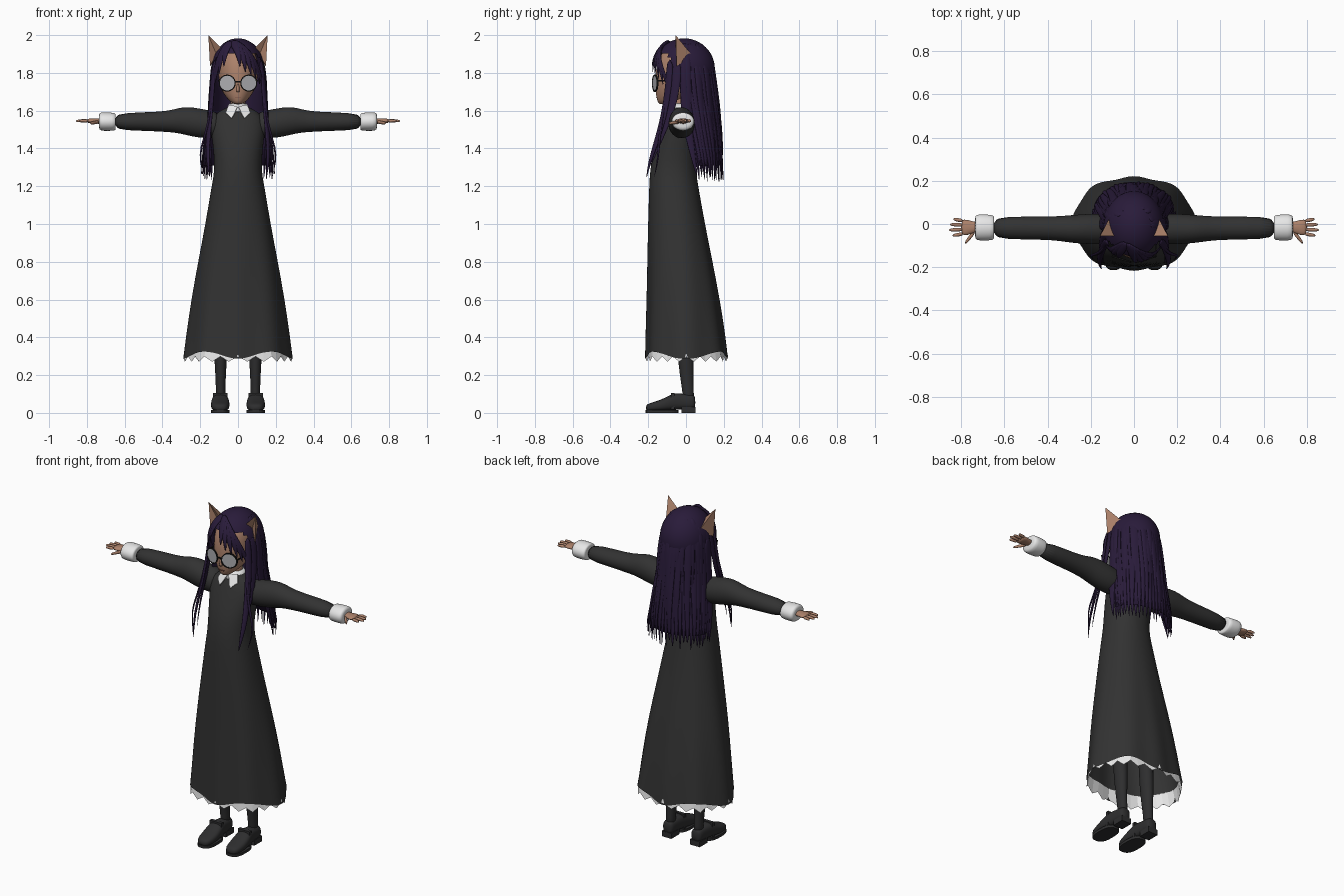
import bpy, bmesh, math, random
from mathutils import Vector

random.seed(4)
if "Cube" in bpy.data.objects:
    bpy.data.objects.remove(bpy.data.objects["Cube"])


def material(name, r, g, b):
    m = bpy.data.materials.new(name)
    m.use_nodes = True
    m.diffuse_color = (r, g, b, 1)
    m.node_tree.nodes["Principled BSDF"].inputs["Base Color"].default_value = (r, g, b, 1)
    return m


CLOTH = material("charcoal cloth", .032, .032, .032)
LEATHER = material("dark leather", .027, .027, .028)
WHITE = material("white cotton", .84, .84, .84)
SKIN = material("tan skin", .41, .22, .145)
HAIR = material("violet hair", .022, .011, .042)
BLACK = material("black frame", .008, .008, .008)
LENS = material("grey lens", .42, .42, .44)
LIP = material("lip brown", .2, .08, .06)


def finish(bm, name, mat, mirror=False, sub=0, smooth=True, thick=0):
    bmesh.ops.recalc_face_normals(bm, faces=bm.faces)
    me = bpy.data.meshes.new(name)
    bm.to_mesh(me)
    bm.free()
    me.materials.append(mat)
    ob = bpy.data.objects.new(name, me)
    bpy.context.collection.objects.link(ob)
    if smooth:
        me.shade_smooth()
    if mirror:
        ob.modifiers.new("Mirror", "MIRROR").use_clip = False
    if thick:
        ob.modifiers.new("Solidify", "SOLIDIFY").thickness = thick
    if sub:
        s = ob.modifiers.new("Subdivision", "SUBSURF")
        s.levels = s.render_levels = sub
    return ob


def skin_rings(bm, rings, caps=True):
    rows = [[bm.verts.new(p) for p in r] for r in rings]
    n = len(rows[0])
    for a, b in zip(rows, rows[1:]):
        for i in range(n):
            bm.faces.new((a[i], a[(i + 1) % n], b[(i + 1) % n], b[i]))
    if caps:
        bm.faces.new(rows[0])
        bm.faces.new(rows[-1])


def loft(bm, rings, axis, n=16, caps=True, warp=None, power=1):
    """Rings are (position, u min, u max, v min, v max) across the axis."""
    out = []
    for pos, u0, u1, v0, v1 in rings:
        row = []
        for i in range(n):
            a = math.tau * i / n
            c, s = math.cos(a), math.sin(a)
            c = math.copysign(abs(c) ** power, c)
            s = math.copysign(abs(s) ** power, s)
            uv = [(u0 + u1) / 2 + (u1 - u0) / 2 * c, (v0 + v1) / 2 + (v1 - v0) / 2 * s]
            uv.insert(axis, pos)
            row.append(warp(Vector(uv), i) if warp else Vector(uv))
        out.append(row)
    skin_rings(bm, out, caps)


def box(bm, lo, hi):
    r = bmesh.ops.create_cube(bm, size=1)
    for v in r["verts"]:
        v.co = [l + (h - l) * (c + .5) for l, h, c in zip(lo, hi, v.co)]


def strand(bm, pts, w, t=.01):
    """Flat lock of hair that tapers to its tip."""
    pts = [Vector(p) for p in pts]
    rings, last = [], len(pts) - 1
    for i, p in enumerate(pts):
        tan = (pts[min(i + 1, last)] - pts[max(i - 1, 0)]).normalized()
        side = tan.cross(Vector((p.x, p.y + .01, .02))).normalized()
        out = side.cross(tan)
        k = 1 - .93 * (i / last) ** 3
        rings.append([p + side * w * k * math.cos(a * math.pi / 3)
                      + out * t * k * math.sin(a * math.pi / 3) for a in range(6)])
    skin_rings(bm, rings)


# Dress with soft folds and a waved hem
def folds(p, i):
    a = math.atan2(p.y, p.x)
    k = min(1, max(0, (1.15 - p.z) / .8))
    s = 1 + .03 * k * math.cos(8 * a)
    z = p.z - (.02 * math.cos(4 * a) if p.z < .33 else 0)
    return Vector((p.x * s, p.y * s, z))


def sym(z, half, front, back):
    return (z, -half, half, front, back)


bm = bmesh.new()
loft(bm, [sym(*r) for r in (
    (1.62, .05, -.08, .02), (1.6, .1, -.093, .03), (1.55, .145, -.115, .05),
    (1.47, .14, -.145, .06), (1.39, .13, -.172, .06), (1.29, .122, -.19, .05),
    (1.2, .14, -.195, .065), (1, .173, -.2, .1), (.8, .21, -.203, .14),
    (.6, .244, -.206, .177), (.4, .27, -.211, .207), (.305, .283, -.213, .218))],
    2, 48, False, folds, .92)
finish(bm, "dress", CLOTH, sub=1)


def ragged(p, i):
    q = folds(Vector((p.x, p.y, max(p.z, .34))), i)
    low = p.z < .3
    return Vector((q.x, q.y, p.z + (.014 * (-1) ** i if low else 0)))


bm = bmesh.new()
loft(bm, [sym(.36, .268, -.204, .205), sym(.285, .281, -.211, .216)], 2, 40, False, ragged, .92)
finish(bm, "petticoat_trim", WHITE, smooth=False)

# Sleeves and cuffs
bm = bmesh.new()
loft(bm, [(.08, -.09, .04, 1.45, 1.59), (.17, -.095, .05, 1.452, 1.605),
          (.25, -.092, .045, 1.463, 1.622), (.31, -.085, .04, 1.48, 1.618),
          (.37, -.075, .035, 1.487, 1.597), (.5, -.072, .035, 1.493, 1.592),
          (.67, -.07, .034, 1.497, 1.586)], 0, 20)
finish(bm, "sleeve", CLOTH, mirror=True, sub=1)
bm = bmesh.new()
loft(bm, [(.65, -.06, .03, 1.5, 1.58), (.646, -.076, .042, 1.494, 1.589), (.69, -.077, .045, 1.492, 1.591),
          (.732, -.078, .046, 1.493, 1.592), (.737, -.06, .03, 1.51, 1.58)], 0, 20)
finish(bm, "cuff", WHITE, mirror=True, sub=1)

# Hands
bm = bmesh.new()
loft(bm, [(.71, -.037, .01, 1.528, 1.562), (.745, -.042, .012, 1.53, 1.56),
          (.775, -.055, .022, 1.532, 1.56), (.802, -.055, .024, 1.535, 1.557)], 0, 12)
for y, tip, drift in ((-.046, .842, -.008), (-.025, .86, -.003), (-.005, .855, .003), (.015, .838, .008)):
    loft(bm, [(x, y + d - r, y + d + r, z - r, z + r) for x, d, r, z in (
        (.79, 0, .010, 1.546), ((.8 + tip) / 2, drift / 2, .0095, 1.547), (tip, drift, .006, 1.545))], 0, 8)
loft(bm, [(.735, -.045, -.02, 1.53, 1.552), (.76, -.075, -.046, 1.527, 1.547),
          (.785, -.1, -.082, 1.525, 1.54)], 0, 8)
finish(bm, "hand", SKIN, mirror=True, sub=1)

# Legs and shoes
bm = bmesh.new()
loft(bm, [(z, .092 - rx, .092 + rx, y - ry, y + ry) for z, rx, y, ry in (
    (.06, .026, .012, .032), (.11, .025, .012, .03), (.2, .028, .002, .036), (.32, .036, -.002, .045),
    (.45, .037, -.01, .042), (.6, .045, -.01, .052), (.9, .06, -.01, .07))], 2, 16)
finish(bm, "stocking_leg", LEATHER, mirror=True, sub=1)
bm = bmesh.new()
loft(bm, [(y, .094 - w, .094 + w, lo, hi) for y, w, lo, hi in (
    (-.213, .022, .012, .04), (-.195, .042, .008, .052), (-.14, .051, .008, .066), (-.09, .049, .012, .092),
    (-.06, .043, .015, .108), (-.01, .036, .02, .1), (.035, .035, .02, .098), (.05, .025, .022, .09))],
    1, 16, power=.75)
finish(bm, "shoe", LEATHER, mirror=True, sub=1)
bm = bmesh.new()
loft(bm, [(z, .045, .143, -.214, -.04) for z in (0, .016)], 2, 24, power=.75)
box(bm, (.062, -.025, 0), (.126, .05, .032))
box(bm, (.055, -.08, .018), (.133, -.06, .106))
finish(bm, "sole_and_strap", LEATHER, mirror=True, smooth=False)

# Neck, head and nose
bm = bmesh.new()
loft(bm, [sym(1.58, .05, -.07, .02), sym(1.64, .04, -.068, .015), sym(1.72, .045, -.07, .03)], 2, 16)
finish(bm, "neck", SKIN)
bm = bmesh.new()
loft(bm, [sym(*r) for r in (
    (1.632, .018, -.143, -.08), (1.65, .045, -.152, -.04), (1.69, .08, -.162, .05), (1.74, .1, -.163, .09),
    (1.8, .106, -.163, .11), (1.87, .106, -.152, .11), (1.93, .08, -.11, .085), (1.955, .04, -.06, .04))], 2, 24)
finish(bm, "head", SKIN, sub=1)
bm = bmesh.new()
loft(bm, [sym(1.698, .01, -.172, -.14), sym(1.705, .011, -.18, -.14), sym(1.75, .006, -.163, -.14)], 2, 8)
finish(bm, "nose", SKIN, sub=1)
bm = bmesh.new()
box(bm, (-.016, -.16, 1.669), (.016, -.153, 1.673))
finish(bm, "mouth", LIP, smooth=False)

# Collar
bm = bmesh.new()
loft(bm, [sym(1.595, .07, -.097, .035), sym(1.615, .058, -.088, .03), sym(1.637, .045, -.075, .022)], 2, 24, False)
finish(bm, "collar_band", WHITE, thick=.004)
bm = bmesh.new()
bm.faces.new([bm.verts.new(p) for p in (
    (.003, -.093, 1.622), (.05, -.077, 1.632), (.066, -.097, 1.588), (.054, -.112, 1.58),
    (.036, -.124, 1.56), (.024, -.12, 1.576))])
finish(bm, "collar_flap", WHITE, mirror=True, smooth=False, thick=.006)

# Glasses: lenses, rims, bridge and temples
def rim_point(a, r, d):
    x = .057 + r * math.cos(a)
    return Vector((x, -.176 + .3 * (x - .015) + d, 1.746 + r * math.sin(a)))


N = 24
angles = [math.tau * i / N for i in range(N)]
bm = bmesh.new()
skin_rings(bm, [[rim_point(a, .041, d) for a in angles] for d in (-.002, .002)])
finish(bm, "lens", LENS, mirror=True, smooth=False)
bm = bmesh.new()
skin_rings(bm, [[rim_point(a, r, d) for a in angles] for r, d in (
    (.039, -.004), (.045, -.004), (.045, .004), (.039, .004), (.039, -.004))], False)
box(bm, (0, -.181, 1.75), (.016, -.174, 1.756))
box(bm, (.1, -.152, 1.755), (.106, .0, 1.762))
finish(bm, "glasses_frame", BLACK, mirror=True, smooth=False)

# Pointed ears, hollow at the front
bm = bmesh.new()
tip, inner, outer, rear, hollow = [bm.verts.new(p) for p in (
    (.157, -.055, 2), (.068, -.055, 1.91), (.148, -.05, 1.835), (.11, .035, 1.89), (.115, -.03, 1.9))]
for f in ((tip, inner, hollow), (tip, hollow, outer), (tip, outer, rear), (tip, rear, inner),
          (inner, rear, outer, hollow)):
    bm.faces.new(f)
finish(bm, "pointed_ear", SKIN, mirror=True, smooth=False)

# Hair cap
bm = bmesh.new()
bmesh.ops.create_uvsphere(bm, u_segments=40, v_segments=24, radius=1)
for v in bm.verts:
    v.co = (v.co.x * .14, v.co.y * .163 - .01, v.co.z * .163 + 1.82)
bmesh.ops.delete(bm, geom=[v for v in bm.verts if v.co.z < 1.74 or (v.co.z < 1.89 and v.co.y < -.1)],
                 context="VERTS")
finish(bm, "hair_cap", HAIR)

# Long back hair: inner curtain and overlapping locks; rows are height, centre, width, depth
FALL = ((1.96, 0, .065, .07), (1.91, -.01, .118, .125), (1.82, -.01, .14, .163), (1.7, -.01, .146, .172),
        (1.57, .01, .152, .168), (1.43, .04, .176, .152), (1.31, .065, .19, .132), (1.21, .07, .185, .125))


def fall_point(row, a, inset=0):
    z, c, w, d = row
    return Vector(((w - inset) * math.cos(a), c + (d - inset) * math.sin(a), z))


bm = bmesh.new()
span = [math.pi * i / 24 for i in range(25)]
skin_rings(bm, [[fall_point(r, a, .004) for a in span] + [fall_point(r, a, .016) for a in reversed(span)]
                for r in FALL[2:7]])
finish(bm, "hair_curtain", HAIR)
bm = bmesh.new()
for i in range(27):
    a = math.pi * (i / 26)
    drop = random.uniform(0, .06)
    pts = [fall_point(r, a, random.uniform(-.004, .008)) for r in FALL]
    pts[-1].z += drop
    strand(bm, pts, random.uniform(.02, .03), .009)
finish(bm, "back_hair_locks", HAIR, sub=1)

# Locks that hang in front of the shoulders
bm = bmesh.new()
strand(bm, ((.12, -.085, 1.88), (.136, -.09, 1.74), (.147, -.118, 1.56), (.163, -.162, 1.42),
            (.158, -.195, 1.32), (.15, -.21, 1.24)), .024)
strand(bm, ((.125, -.05, 1.88), (.143, -.05, 1.74), (.149, -.085, 1.58), (.155, -.14, 1.44), (.14, -.19, 1.3)), .032)
strand(bm, ((.135, -.01, 1.86), (.146, 0, 1.7), (.153, 0, 1.55), (.185, .03, 1.4), (.195, .06, 1.24)), .036)
strand(bm, ((.135, -.1, 1.72), (.155, -.135, 1.52), (.2, -.145, 1.4), (.2, -.15, 1.33), (.18, -.17, 1.24)), .009, .006)
finish(bm, "front_hair_locks", HAIR, mirror=True, sub=1)

# Swept fringe
def scalp(x, z):
    k = 1 - (x / .15) ** 2 - (max(0, z - 1.82) / .168) ** 2
    return Vector((x, -.01 - .172 * math.sqrt(max(.05, k)), z))


bm = bmesh.new()
for x, z in ((-.135, 1.68), (-.12, 1.74), (-.1, 1.79), (-.075, 1.83), (.01, 1.83), (.04, 1.8),
             (.07, 1.78), (.095, 1.76), (.115, 1.73), (.135, 1.68)):
    steps = [i / 5 for i in range(6)]
    strand(bm, [scalp(-.035 + (x + .035) * math.sin(f * math.pi / 2), 1.965 - (1.965 - z) * f ** 1.5)
                for f in steps], .024, .009)
finish(bm, "fringe", HAIR, sub=1)
